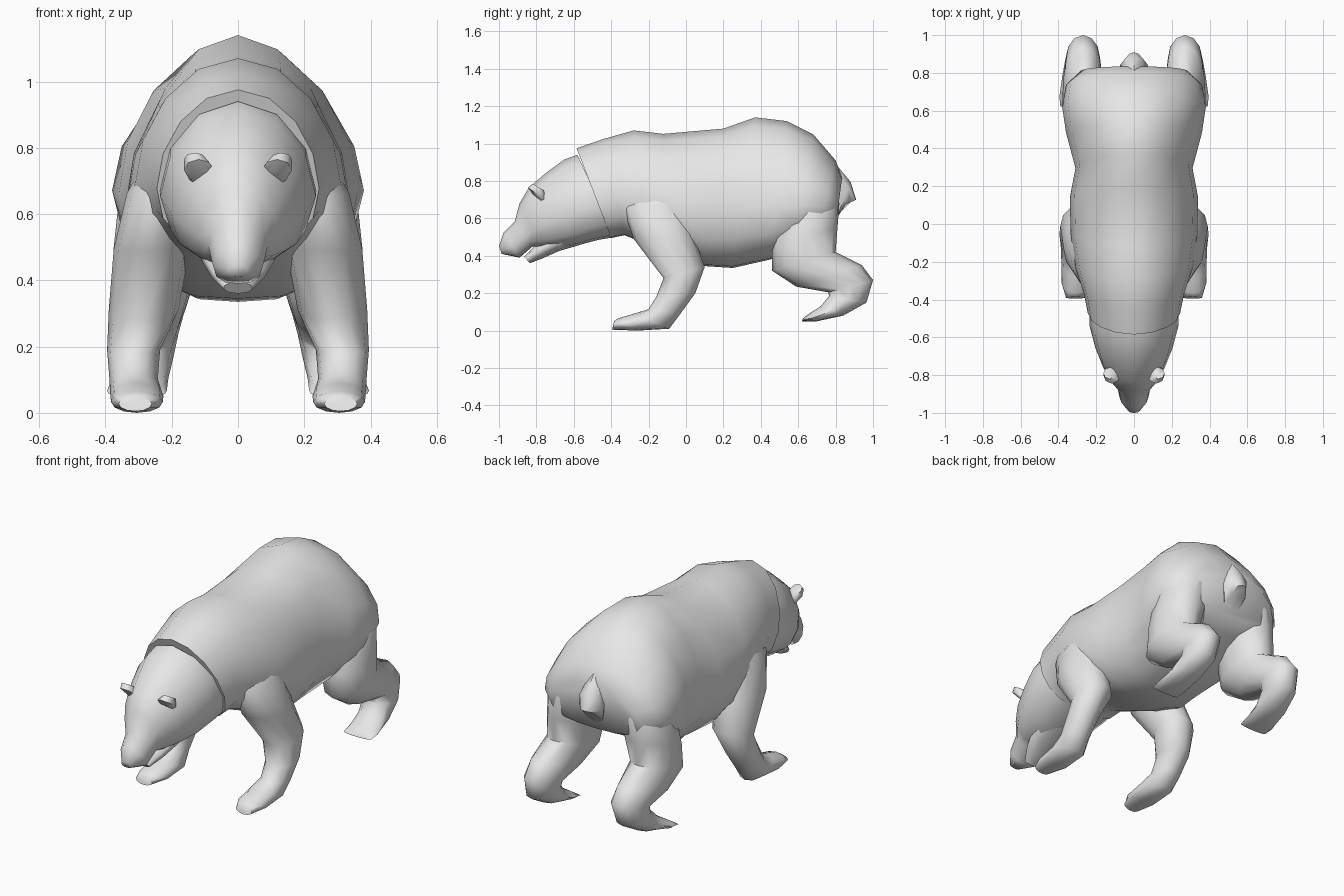
import bpy, bmesh, math

fur = bpy.data.materials.new("grey fur")
fur.diffuse_color = (0.8, 0.8, 0.8, 1)


def finish(name, bm):
    bmesh.ops.recalc_face_normals(bm, faces=bm.faces)
    me = bpy.data.meshes.new(name)
    bm.to_mesh(me)
    bm.free()
    me.materials.append(fur)
    ob = bpy.data.objects.new(name, me)
    bpy.context.collection.objects.link(ob)
    bpy.ops.object.select_all(action='DESELECT')
    ob.select_set(True)
    bpy.context.view_layer.objects.active = ob
    bpy.ops.object.shade_smooth_by_angle(angle=math.radians(60))
    return ob


def loft(name, rings, side=1, n=12, sag=1.0):
    """Skin oval rings: (y, z) of one end, (y, z) of the other, half width, centre x.
    A sag above 1 moves the widest point towards the second end."""
    bm = bmesh.new()
    loops = []
    for ty, tz, by, bz, w, xc in rings:
        loop = []
        for i in range(n):
            a = 2 * math.pi * i / n
            k = max(0.0, (1 + math.cos(a)) / 2) ** sag
            loop.append(bm.verts.new((side * (xc + w * math.sin(a)),
                                      by + (ty - by) * k, bz + (tz - bz) * k)))
        loops.append(loop)
    for p, q in zip(loops, loops[1:]):
        for i in range(n):
            j = (i + 1) % n
            bm.faces.new((p[i], p[j], q[j], q[i]))
    bm.faces.new(loops[0])
    bm.faces.new(loops[-1])
    return finish(name, bm)


# Torso, from the neck to the rump, heavier towards the belly
loft("torso", [
    (-0.585, 0.975, -0.40, 0.495, 0.245, 0),
    (-0.44, 1.025, -0.33, 0.51, 0.265, 0),
    (-0.28, 1.07, -0.20, 0.46, 0.31, 0),
    (-0.12, 1.052, -0.02, 0.38, 0.335, 0),
    (0.20, 1.08, 0.10, 0.345, 0.34, 0),
    (0.37, 1.14, 0.25, 0.335, 0.31, 0),
    (0.54, 1.12, 0.45, 0.38, 0.36, 0),
    (0.68, 1.05, 0.58, 0.44, 0.38, 0),
    (0.80, 0.91, 0.70, 0.51, 0.36, 0),
    (0.835, 0.82, 0.80, 0.56, 0.28, 0)], n=16, sag=1.4)

# Head and muzzle
loft("head", [
    (-0.58, 0.94, -0.38, 0.50, 0.235, 0),
    (-0.65, 0.915, -0.47, 0.485, 0.235, 0),
    (-0.74, 0.85, -0.60, 0.45, 0.205, 0),
    (-0.84, 0.765, -0.70, 0.44, 0.165, 0),
    (-0.89, 0.68, -0.77, 0.44, 0.125, 0),
    (-0.915, 0.585, -0.82, 0.45, 0.09, 0),
    (-0.975, 0.525, -0.89, 0.39, 0.075, 0),
    (-1.0, 0.45, -0.985, 0.41, 0.03, 0)], sag=1.35)

# Lower jaw, leaving the mouth slightly open
loft("lower_jaw", [
    (-0.62, 0.54, -0.56, 0.46, 0.12, 0),
    (-0.72, 0.52, -0.68, 0.425, 0.115, 0),
    (-0.80, 0.46, -0.77, 0.385, 0.085, 0),
    (-0.865, 0.395, -0.835, 0.36, 0.045, 0)], n=10)

# Short tail
loft("tail", [
    (0.81, 0.88, 0.74, 0.70, 0.05, 0),
    (0.88, 0.795, 0.80, 0.59, 0.075, 0),
    (0.91, 0.70, 0.845, 0.67, 0.035, 0)], n=8)

for side, label in ((1, "left"), (-1, "right")):
    # Front leg with forward paw, its shoulder sunk in the torso
    loft(label + "_front_leg", [
        (-0.27, 0.80, -0.04, 0.84, 0.07, 0.17),
        (-0.335, 0.65, 0.01, 0.68, 0.10, 0.235),
        (-0.28, 0.49, 0.045, 0.50, 0.115, 0.26),
        (-0.12, 0.28, 0.10, 0.34, 0.105, 0.285),
        (-0.16, 0.18, 0.05, 0.20, 0.08, 0.315),
        (-0.20, 0.115, -0.03, 0.09, 0.073, 0.315),
        (-0.28, 0.09, -0.09, 0.01, 0.08, 0.305),
        (-0.365, 0.065, -0.26, 0.0, 0.078, 0.305),
        (-0.385, 0.05, -0.395, 0.005, 0.05, 0.31)], side)
    # Hind leg with raised hock
    loft(label + "_hind_leg", [
        (0.54, 0.78, 0.77, 0.82, 0.10, 0.18),
        (0.49, 0.60, 0.82, 0.68, 0.135, 0.225),
        (0.46, 0.45, 0.81, 0.55, 0.135, 0.24),
        (0.46, 0.32, 0.80, 0.42, 0.12, 0.26),
        (0.59, 0.235, 0.94, 0.35, 0.105, 0.27),
        (0.76, 0.205, 1.0, 0.27, 0.09, 0.27),
        (0.765, 0.185, 0.965, 0.15, 0.085, 0.28),
        (0.72, 0.13, 0.84, 0.08, 0.085, 0.295),
        (0.65, 0.085, 0.70, 0.05, 0.09, 0.305),
        (0.625, 0.065, 0.62, 0.05, 0.085, 0.305)], side)
    # Small round ear
    loft(label + "_ear", [
        (-0.82, 0.73, -0.73, 0.66, 0.04, 0.095),
        (-0.845, 0.765, -0.75, 0.70, 0.045, 0.118),
        (-0.82, 0.785, -0.76, 0.75, 0.032, 0.13)], side, n=8)
